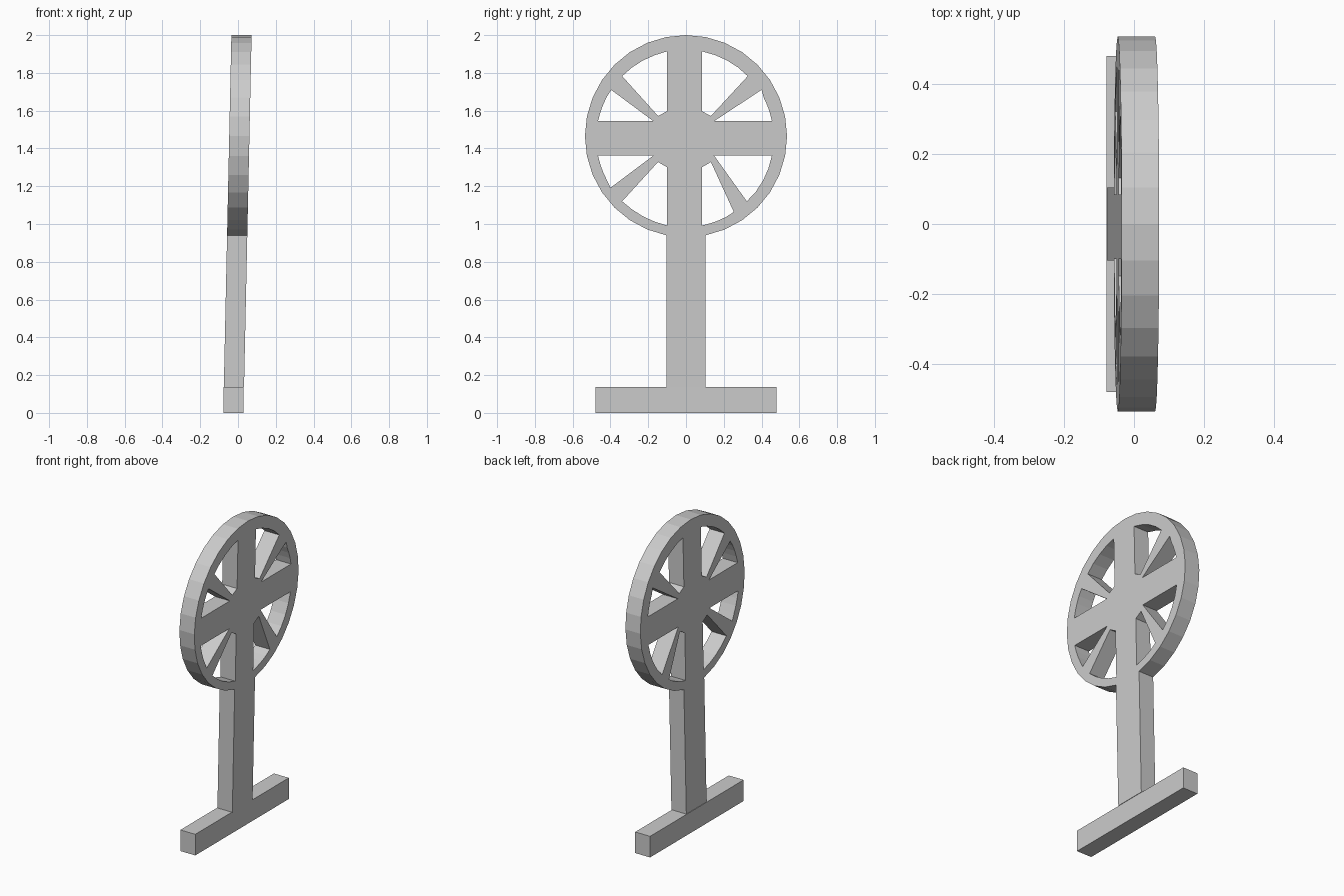
import bpy
from math import sin, cos, radians, atan2, tau
from mathutils import Matrix

if "Cube" in bpy.data.objects:
    bpy.data.objects.remove(bpy.data.objects["Cube"])

HALF = 0.0535                      # half thickness of the plate
LEAN, SHIFT = 0.0215, -0.0245      # lean of the plate along x
CY, CZ, R = 0.0, 1.465, 0.535      # outer rim
HY, HZ, HR = -0.005, 1.453, 0.469  # inner rim


def plate(name, loops, lean=LEAN, shift=SHIFT):
    """Extrude filled (y, z) outlines along x, with a slight lean."""
    cu = bpy.data.curves.new(name + "_profile", 'CURVE')
    cu.dimensions = '2D'
    cu.fill_mode = 'BOTH'
    cu.extrude = HALF
    for pts in loops:
        sp = cu.splines.new('POLY')
        sp.points.add(len(pts) - 1)
        for p, (y, z) in zip(sp.points, pts):
            p.co = (y, z, 0, 1)
        sp.use_cyclic_u = True
    tmp = bpy.data.objects.new(name + "_tmp", cu)
    bpy.context.collection.objects.link(tmp)
    dg = bpy.context.evaluated_depsgraph_get()
    me = bpy.data.meshes.new_from_object(tmp.evaluated_get(dg))
    bpy.data.objects.remove(tmp)
    bpy.data.curves.remove(cu)
    me.transform(Matrix(((0, lean, 1, shift), (1, 0, 0, 0),
                         (0, 1, 0, 0), (0, 0, 0, 1))))
    for f in me.polygons:
        f.use_smooth = False
    me.name = name
    ob = bpy.data.objects.new(name, me)
    bpy.context.collection.objects.link(ob)
    return ob


def rim(deg):
    return (CY + R * cos(radians(deg)), CZ + R * sin(radians(deg)))


def hole(*pts):
    """Close a window from its last corner to its first along the inner rim."""
    a = atan2(pts[-1][1] - HZ, pts[-1][0] - HY)
    b = atan2(pts[0][1] - HZ, pts[0][0] - HY)
    d = (b - a + tau / 2) % tau - tau / 2
    n = 4
    return list(pts) + [(HY + HR * cos(a + d * i / n), HZ + HR * sin(a + d * i / n))
                        for i in range(1, n)]


# Wheel with eight windows between the spokes
holes = [
    hole((-0.10, 1.914), (-0.10, 1.597), (-0.148, 1.572), (-0.338, 1.783)),
    hole((-0.396, 1.71), (-0.172, 1.544), (-0.466, 1.544)),
    hole((-0.466, 1.363), (-0.172, 1.363), (-0.40, 1.192)),
    hole((-0.338, 1.12), (-0.148, 1.328), (-0.10, 1.30), (-0.10, 0.992)),
    hole((0.084, 0.992), (0.084, 1.30), (0.132, 1.328), (0.253, 1.064)),
    hole((0.322, 1.12), (0.148, 1.363), (0.455, 1.363)),
    hole((0.455, 1.544), (0.148, 1.544), (0.40, 1.71)),
    hole((0.327, 1.783), (0.132, 1.572), (0.084, 1.597), (0.084, 1.914)),
]
plate("wheel", [[rim(i * 360 / 32) for i in range(32)]] + holes)

# Post meeting the lower rim
plate("post", [[(-0.104, 0.137), (0.104, 0.137),
                rim(-78.75), rim(-90), rim(-101.25)]])

# Upright foot bar
plate("base", [[(-0.48, 0), (0.48, 0), (0.48, 0.137), (-0.48, 0.137)]],
      lean=0, shift=-0.0245)
